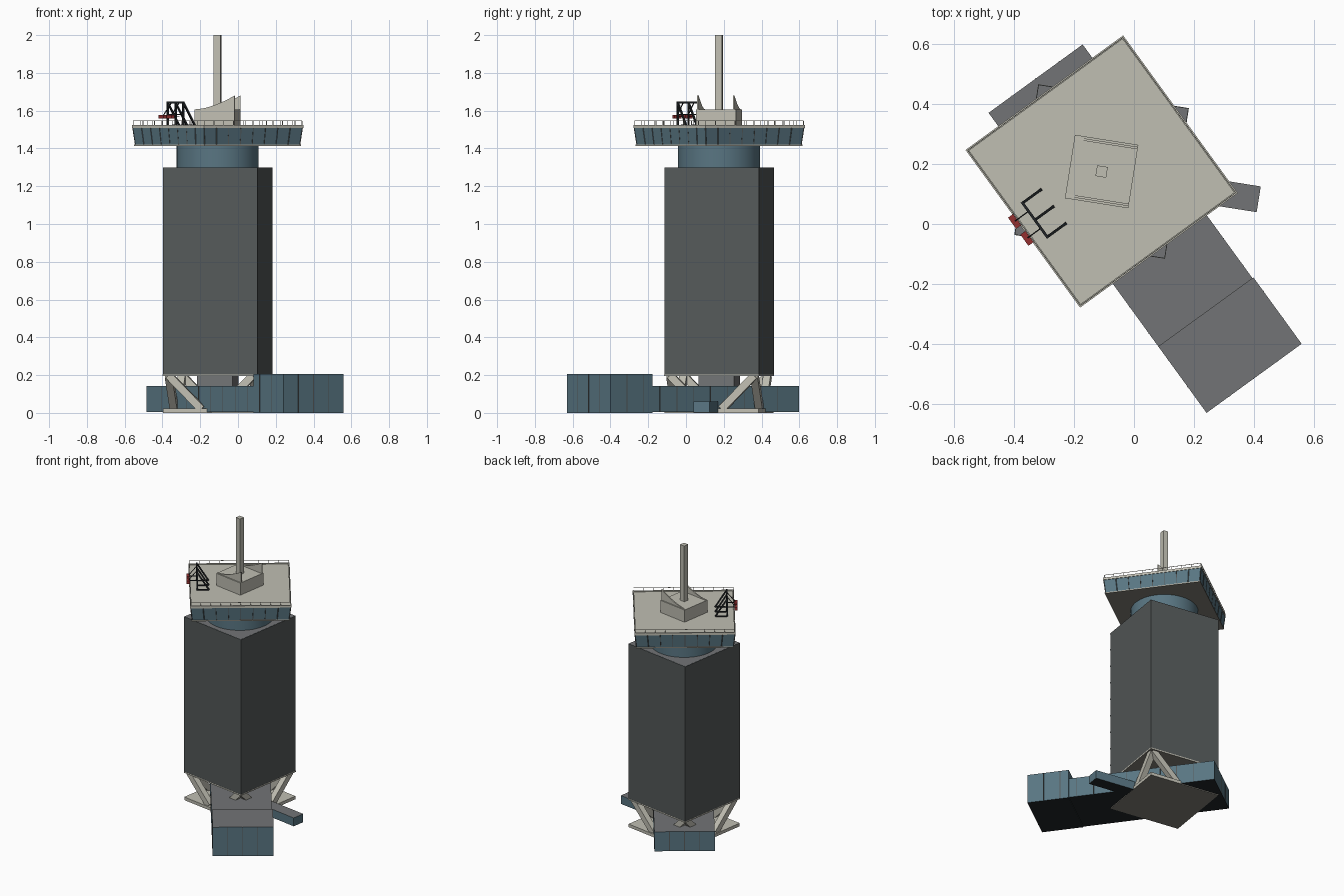
import bpy, bmesh
from math import radians
from mathutils import Matrix, Vector

if "Cube" in bpy.data.objects:
    bpy.data.objects.remove(bpy.data.objects["Cube"])

C = Vector((-0.108, 0.175, 0))
TOWER = Matrix.Translation(C) @ Matrix.Rotation(radians(-9), 4, 'Z')
ROOF = Matrix.Translation(C) @ Matrix.Rotation(radians(36), 4, 'Z')


def mat(name, r, g, b):
    m = bpy.data.materials.new(name)
    m.diffuse_color = (r, g, b, 1)
    m.use_nodes = True
    m.node_tree.nodes["Principled BSDF"].inputs["Base Color"].default_value = m.diffuse_color
    return m


GLASS = mat("glass", 0.10, 0.18, 0.225)
PALE = mat("pale_glass", 0.17, 0.23, 0.27)
FRAME = mat("frame", 0.09, 0.10, 0.10)
STONE = mat("concrete", 0.53, 0.52, 0.45)
GREY = mat("flat_roof", 0.17, 0.175, 0.18)
SOFFIT = mat("soffit", 0.22, 0.21, 0.18)
DARK = mat("dark_steel", 0.015, 0.018, 0.02)
RED = mat("red_paint", 0.30, 0.03, 0.03)


def finish(name, bm, M, mats):
    bmesh.ops.recalc_face_normals(bm, faces=bm.faces)
    me = bpy.data.meshes.new(name)
    bm.to_mesh(me)
    bm.free()
    for m in mats:
        me.materials.append(m)
    ob = bpy.data.objects.new(name, me)
    ob.matrix_world = M
    bpy.context.collection.objects.link(ob)
    return ob


def boxes(name, M, items, side, top=None, bottom=None, flare=1.0):
    """Boxes from (low corner, high corner) pairs; flare widens the top."""
    bm = bmesh.new()
    for lo, hi in items:
        lo, hi = Vector(lo), Vector(hi)
        bmesh.ops.create_cube(bm, size=1, matrix=Matrix.Translation((lo + hi) / 2)
                              @ Matrix.Diagonal((*(hi - lo), 1)))
    if flare != 1:
        zmax = max(v.co.z for v in bm.verts)
        for v in bm.verts:
            if v.co.z > zmax - 1e-5:
                v.co.x *= flare
                v.co.y *= flare
    bm.normal_update()
    for f in bm.faces:
        f.material_index = 1 if f.normal.z > 0.9 else 2 if f.normal.z < -0.9 else 0
    return finish(name, bm, M, [side, top or side, bottom or side])


def sq(h, z0, z1):
    return ((-h, -h, z0), (h, h, z1))


def beams(name, M, pairs, w, d, m):
    bm = bmesh.new()
    for a, b in pairs:
        a, b = Vector(a), Vector(b)
        rot = (b - a).to_track_quat('Z', 'Y').to_matrix().to_4x4()
        bmesh.ops.create_cube(bm, size=1, matrix=Matrix.Translation((a + b) / 2) @ rot
                              @ Matrix.Diagonal((w, d, (b - a).length, 1)))
    return finish(name, bm, M, [m])


# tower shaft with its window grid
H, FL, COLS = 0.2515, 9, 8
Z0, Z1 = 0.2, 1.3
fh, cw = (Z1 - Z0) / FL, 2 * H / COLS
boxes("tower_shaft", TOWER, [sq(H, Z0, Z1)], GLASS, GREY, SOFFIT)
boxes("floor_bands", TOWER,
      [sq(H + 0.002, Z0 + i * fh - 0.005, Z0 + i * fh + 0.005) for i in range(1, FL)]
      + [sq(H + 0.002, Z1 - 0.008, Z1 - 0.001)], FRAME)
mull = []
for i in range(COLS + 1):
    p = max(-H + 0.001, min(H - 0.001, -H + i * cw))
    mull += [((p - 0.003, -H - 0.0015, Z0 + 0.001), (p + 0.003, H + 0.0015, Z1 - 0.002)),
             ((-H - 0.0015, p - 0.003, Z0 + 0.001), (H + 0.0015, p + 0.003, Z1 - 0.002))]
boxes("window_mullions", TOWER, mull, FRAME)
boxes("tower_underside_plate", TOWER, [sq(H + 0.003, 0.194, 0.203)], STONE, STONE, SOFFIT)

# a few brighter window panes on each side
for k, panes in enumerate([((3, 7), (4, 3), (0, 0), (6, 5)), ((1, 8), (6, 7), (2, 4), (3, 0)),
                           ((2, 2), (5, 6)), ((1, 5), (4, 1), (6, 3))]):
    items = [((-H + c * cw + 0.004, -H - 0.001, Z0 + f * fh + 0.006),
              (-H + (c + 1) * cw - 0.004, -H + 0.01, Z0 + (f + 1) * fh - 0.006))
             for c, f in panes]
    boxes(f"bright_panes_{k}", TOWER @ Matrix.Rotation(radians(90 * k), 4, 'Z'), items, PALE)

# base slab, core and corner struts
boxes("base_slab", TOWER, [sq(0.2525, 0, 0.022)], STONE, STONE, SOFFIT)
boxes("service_core", TOWER, [sq(0.096, 0.01, 0.2)], GREY)
legs = []
for sx in (-1, 1):
    for sy in (-1, 1):
        top = (sx * 0.225, sy * 0.225, 0.198)
        legs += [(top, (sx * 0.05, sy * 0.225, 0.02)), (top, (sx * 0.225, sy * 0.05, 0.02))]
beams("corner_struts", TOWER, legs, 0.04, 0.04, STONE)

# low wings running diagonally under the tower
boxes("front_wing", ROOF, [((-0.19, -0.857, 0), (0.202, -0.583, 0.205))], GLASS, GREY, DARK)
boxes("low_wing", ROOF, [((-0.19, -0.583, 0.004), (0.198, 0.38, 0.142))], GLASS, GREY, DARK)
boxes("entrance_block", TOWER, [((0.15, -0.053, 0.001), (0.532, 0.034, 0.06))], GLASS, GREY, DARK)
lines = []
for i in range(1, 4):
    x = -0.19 + i * 0.097
    lines += [((x - 0.002, -0.858, 0.001), (x + 0.002, -0.60, 0.204)),
              ((x - 0.002, 0.30, 0.005), (x + 0.002, 0.381, 0.141))]
for i in range(10):
    y = -0.75 + i * 0.11
    z = 0.204 if y < -0.583 else 0.141
    lines.append(((-0.191, y - 0.002, 0.005), (0.203 if z > 0.2 else 0.199, y + 0.002, z)))
boxes("wing_mullions", ROOF, lines, FRAME)

# round neck
bm = bmesh.new()
bmesh.ops.create_cone(bm, cap_ends=True, segments=48, radius1=0.217, radius2=0.217, depth=0.125,
                      matrix=Matrix.Translation((0, 0, 1.3575)))
neck = finish("round_neck", bm, TOWER, [GLASS])
bpy.context.view_layer.objects.active = neck
neck.select_set(True)
bpy.ops.object.shade_smooth_by_angle(angle=radians(30))

# flared square head turned 45 degrees
boxes("head_base_plate", ROOF, [sq(0.316, 1.413, 1.42)], STONE, STONE, SOFFIT)
boxes("head_windows", ROOF, [sq(0.312, 1.42, 1.512)], GLASS, flare=1.032)
boxes("roof_deck", ROOF, [sq(0.324, 1.510, 1.519)], STONE)
R, r = 0.325, 0.316
for k in range(4):
    Mk = ROOF @ Matrix.Rotation(radians(90 * k), 4, 'Z')
    boxes(f"parapet_{k}", Mk, [((-R, -R, 1.509), (R, -r, 1.525))], STONE)
    beams(f"head_mullions_{k}", Mk,
          [((-0.312 + i * 0.078, -0.312, 1.42), (-0.322 + i * 0.0805, -0.322, 1.51))
           for i in range(9)], 0.004, 0.003, FRAME)
    posts = [((-0.32 + i * 0.064, -0.32, 1.52), (-0.32 + i * 0.064, -0.32, 1.546))
             for i in range(10)]
    beams(f"railing_{k}", Mk, posts + [((-0.32, -0.32, 1.546), (0.32, -0.32, 1.546))],
          0.0025, 0.0025, STONE)

# roof house, swept fins and mast
boxes("roof_house", TOWER, [sq(0.107, 1.515, 1.605)], STONE)
curve = [(-0.107 + 0.214 * t / 8, 1.607 + 0.073 * (t / 8) ** 1.7) for t in range(9)]
for n, y in (("front", -0.1), ("back", 0.092)):
    bm = bmesh.new()
    face = bm.faces.new([bm.verts.new((x, y, z)) for x, z in [(0.107, 1.6), (-0.107, 1.6)] + curve])
    ext = bmesh.ops.extrude_face_region(bm, geom=[face])["geom"]
    bmesh.ops.translate(bm, vec=(0, 0.008, 0),
                        verts=[v for v in ext if isinstance(v, bmesh.types.BMVert)])
    finish(f"{n}_fin", bm, TOWER, [STONE])
boxes("mast", TOWER, [sq(0.018, 1.6, 2.0)], STONE)

# window cleaning crane on the roof edge
frame, thin = [], []
for v in (-0.07, 0, 0.07):
    top, foot, back = (-0.275, v, 1.643), (-0.275, v, 1.52), (-0.2, v, 1.522)
    frame += [(top, foot), (top, back), (foot, back)]
frame += [((-0.275, -0.074, 1.643), (-0.275, 0.074, 1.643))]
for v in (-0.034, 0.036):
    thin += [((-0.275, v, 1.643), (-0.333, v, 1.57)), ((-0.275, v, 1.57), (-0.333, v, 1.57))]
thin += [((-0.275, -0.07, 1.58), (-0.275, 0.07, 1.58))]
beams("crane_frame", ROOF, frame, 0.009, 0.009, DARK)
beams("crane_arms", ROOF, thin, 0.004, 0.004, DARK)
boxes("cleaning_cradles", ROOF, [((-0.343, v - 0.023, 1.558), (-0.322, v + 0.023, 1.577))
                                 for v in (-0.034, 0.036)], RED)
